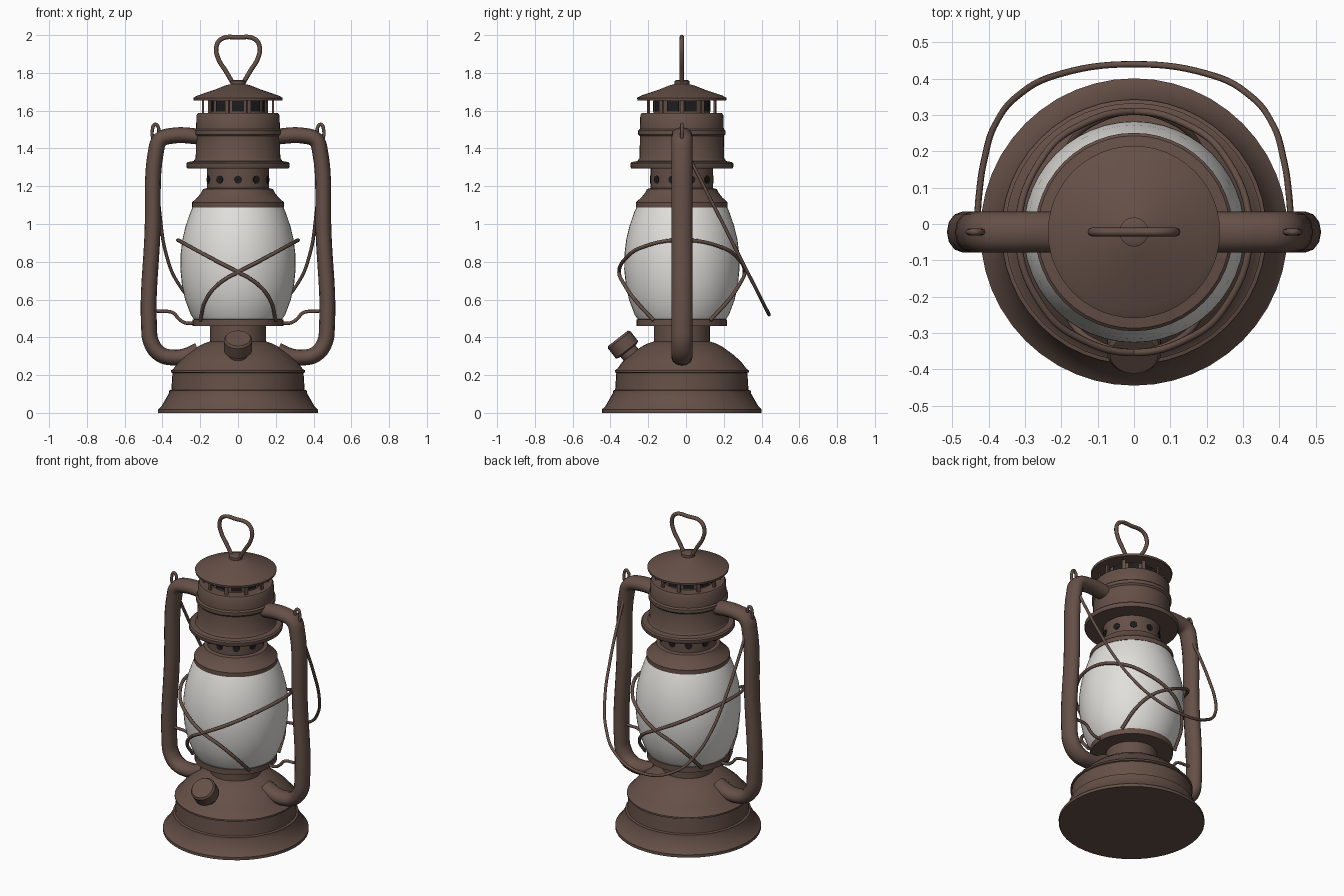
import bpy
from math import pi, sin, cos, radians
from mathutils import Matrix, Vector

if "Cube" in bpy.data.objects:
    bpy.data.objects.remove(bpy.data.objects["Cube"])

CY = -0.022  # y of the lantern's axis


def material(name, rgb, rough=0.6):
    m = bpy.data.materials.new(name)
    m.use_nodes = True
    m.diffuse_color = (*rgb, 1)
    bsdf = m.node_tree.nodes["Principled BSDF"]
    bsdf.inputs["Base Color"].default_value = (*rgb, 1)
    bsdf.inputs["Roughness"].default_value = rough
    return m


BROWN = material("brown_metal", (0.13, 0.08, 0.063))
GLASS = material("frosted_glass", (0.75, 0.74, 0.71))
DARK = material("dark_opening", (0.012, 0.012, 0.012))


def finish(obj, name, mat, angle=35):
    obj.name = name
    obj.data.materials.clear()
    obj.data.materials.append(mat)
    bpy.ops.object.select_all(action="DESELECT")
    obj.select_set(True)
    bpy.context.view_layer.objects.active = obj
    bpy.ops.object.shade_smooth_by_angle(angle=radians(angle))
    return obj


def lathe(name, profile, mat=BROWN, sides=48, matrix=None):
    """Revolve (radius, height) points and close both ends."""
    n = len(profile)
    verts = [(r * cos(2 * pi * i / sides), r * sin(2 * pi * i / sides), z)
             for i in range(sides) for r, z in profile]
    faces = [(i * n + j, (i + 1) % sides * n + j, (i + 1) % sides * n + j + 1, i * n + j + 1)
             for i in range(sides) for j in range(n - 1)]
    faces.append([i * n for i in reversed(range(sides))])
    faces.append([i * n + n - 1 for i in range(sides)])
    mesh = bpy.data.meshes.new(name)
    mesh.from_pydata(verts, [], faces)
    obj = bpy.data.objects.new(name, mesh)
    bpy.context.collection.objects.link(obj)
    obj.matrix_world = matrix or Matrix.Translation((0, CY, 0))
    return finish(obj, name, mat)


def tube(name, points, radius, flip=1, wide=1, sides=2, closed=False):
    """Sweep a round bar through points; flip mirrors x, wide stretches y."""
    curve = bpy.data.curves.new(name, "CURVE")
    curve.dimensions = "3D"
    curve.bevel_depth = radius
    curve.bevel_resolution = sides
    curve.resolution_u = 8
    curve.use_fill_caps = True
    spline = curve.splines.new("BEZIER")
    spline.bezier_points.add(len(points) - 1)
    spline.use_cyclic_u = closed
    for p, (x, y, z) in zip(spline.bezier_points, points):
        p.co = (x * flip, y / wide, z)
        p.handle_left_type = p.handle_right_type = "AUTO"
    temp = bpy.data.objects.new(name, curve)
    bpy.context.collection.objects.link(temp)
    bpy.context.view_layer.update()
    mesh = bpy.data.meshes.new_from_object(temp.evaluated_get(bpy.context.evaluated_depsgraph_get()))
    bpy.data.objects.remove(temp)
    mesh.transform(Matrix.Diagonal((1, wide, 1, 1)))
    mesh.transform(Matrix.Translation((0, CY, 0)))
    obj = bpy.data.objects.new(name, mesh)
    bpy.context.collection.objects.link(obj)
    return finish(obj, name, BROWN, 50)


def box(name, size, angle, radius, z, mat):
    """Box standing on a circle around the axis, facing outward."""
    bpy.ops.mesh.primitive_cube_add(size=1)
    obj = bpy.context.object
    obj.data.transform(Matrix.Diagonal((*size, 1)))
    obj.matrix_world = (Matrix.Translation((0, CY, z)) @ Matrix.Rotation(angle, 4, "Z")
                        @ Matrix.Translation((0, -radius, 0)))
    return finish(obj, name, mat)


# Fuel tank with stepped skirt and domed top
lathe("fuel_tank", [(0.423, 0), (0.423, 0.018), (0.405, 0.035), (0.365, 0.105), (0.365, 0.118),
                    (0.353, 0.122), (0.347, 0.212), (0.355, 0.215), (0.355, 0.225), (0.343, 0.232),
                    (0.315, 0.27), (0.27, 0.31), (0.215, 0.35), (0.18, 0.368), (0.148, 0.378),
                    (0.148, 0.465)])
lathe("burner_plate", [(0.148, 0.46), (0.24, 0.46), (0.24, 0.495), (0.2, 0.5)])

# Filler neck and cap, leaning to the front
lean = Matrix.Translation((0, -0.36, 0.395)) @ Matrix.Rotation(radians(38), 4, "X")
lathe("filler_neck", [(0.05, -0.19), (0.05, -0.06)], sides=24, matrix=lean)
lathe("filler_cap", [(0.06, -0.085), (0.075, -0.078), (0.075, -0.012), (0.066, 0)], sides=24, matrix=lean)

# Glass globe
lathe("glass_globe", [(0.23, 0.49), (0.25, 0.52), (0.28, 0.6), (0.297, 0.68), (0.305, 0.76),
                      (0.304, 0.84), (0.294, 0.92), (0.277, 0.99), (0.253, 1.06), (0.235, 1.1)], GLASS)

# Collar, perforated neck and chimney
lathe("globe_collar", [(0.22, 1.085), (0.243, 1.088), (0.243, 1.115), (0.232, 1.125), (0.215, 1.14),
                       (0.195, 1.165), (0.185, 1.185), (0.165, 1.19)])
lathe("vent_neck", [(0.165, 1.16), (0.165, 1.31)])
lathe("chimney", [(0.165, 1.295), (0.268, 1.295), (0.273, 1.303), (0.273, 1.32), (0.265, 1.328),
                  (0.235, 1.333), (0.224, 1.35), (0.222, 1.465), (0.231, 1.475), (0.231, 1.495),
                  (0.222, 1.503), (0.22, 1.575), (0.212, 1.587), (0.15, 1.587)])
lathe("crown", [(0.15, 1.58), (0.15, 1.67)])
lathe("cap", [(0.15, 1.655), (0.235, 1.655), (0.237, 1.668), (0.215, 1.68), (0.12, 1.712),
              (0.065, 1.734), (0.04, 1.74), (0.04, 1.757), (0.03, 1.762)])

# Ten vents, windows and posts round the axis
for i in range(10):
    a = i * 2 * pi / 10
    around = (Matrix.Translation((0, CY, 1.235)) @ Matrix.Rotation(a, 4, "Z")
              @ Matrix.Translation((0, -0.162, 0)) @ Matrix.Rotation(pi / 2, 4, "X"))
    lathe(f"vent_hole_{i}", [(0.021, 0), (0.021, 0.006)], DARK, 16, around)
    box(f"crown_window_{i}", (0.064, 0.008, 0.055), a, 0.149, 1.623, DARK)
    box(f"crown_post_{i}", (0.02, 0.01, 0.09), a + pi / 10, 0.185, 1.62, BROWN)

# Top lifting ring
half = [(0.03, 1.75), (0.062, 1.805), (0.104, 1.875), (0.115, 1.935), (0.09, 1.978)]
ring = half + [(0, 1.988)] + [(-x, z) for x, z in reversed(half)]
tube("lifting_ring", [(x, 0, z) for x, z in ring], 0.012)

# Parts mirrored on both sides
pipe = [(0.19, 1.462), (0.35, 1.467), (0.412, 1.445), (0.435, 1.38), (0.453, 0.95), (0.471, 0.46),
        (0.458, 0.37), (0.41, 0.31), (0.34, 0.293), (0.28, 0.3), (0.21, 0.33)]
hook = [(0.42, 1.44), (0.418, 1.48), (0.428, 1.522), (0.44, 1.527), (0.453, 1.5), (0.452, 1.46), (0.435, 1.43)]
bracket = [(0.45, 0.54), (0.41, 0.538), (0.345, 0.53), (0.31, 0.495), (0.28, 0.477), (0.22, 0.477)]
guard = [(0.318, 0, 0.915), (0.245, -0.215, 0.875), (0.135, -0.3, 0.815), (0, -0.332, 0.745),
         (-0.1, -0.308, 0.685), (-0.17, -0.25, 0.6), (-0.2, -0.15, 0.49)]
guard = [(x, -y, z) for x, y, z in reversed(guard[1:])] + guard
for side, flip in (("left", 1), ("right", -1)):
    tube(f"{side}_side_pipe", [(x, 0, z) for x, z in pipe], 0.042, flip, wide=1.33, sides=4)
    tube(f"{side}_bail_hook", [(x, 0, z) for x, z in hook], 0.009, flip)
    tube(f"{side}_bracket", [(x, 0, z) for x, z in bracket], 0.009, flip)
    tube(f"{side}_guard_wire", guard, 0.01, flip)

# Carrying bail hanging down behind, lying in a sloped plane
bail = [(0.432, 0.02), (0.427, 0.1), (0.412, 0.2), (0.38, 0.3), (0.32, 0.375), (0.22, 0.43)]
bail = bail + [(0, 0.462)] + [(-x, y) for x, y in reversed(bail)]
tube("carrying_bail", [(x, y, 1.43 - 1.97 * y) for x, y in bail], 0.009)
